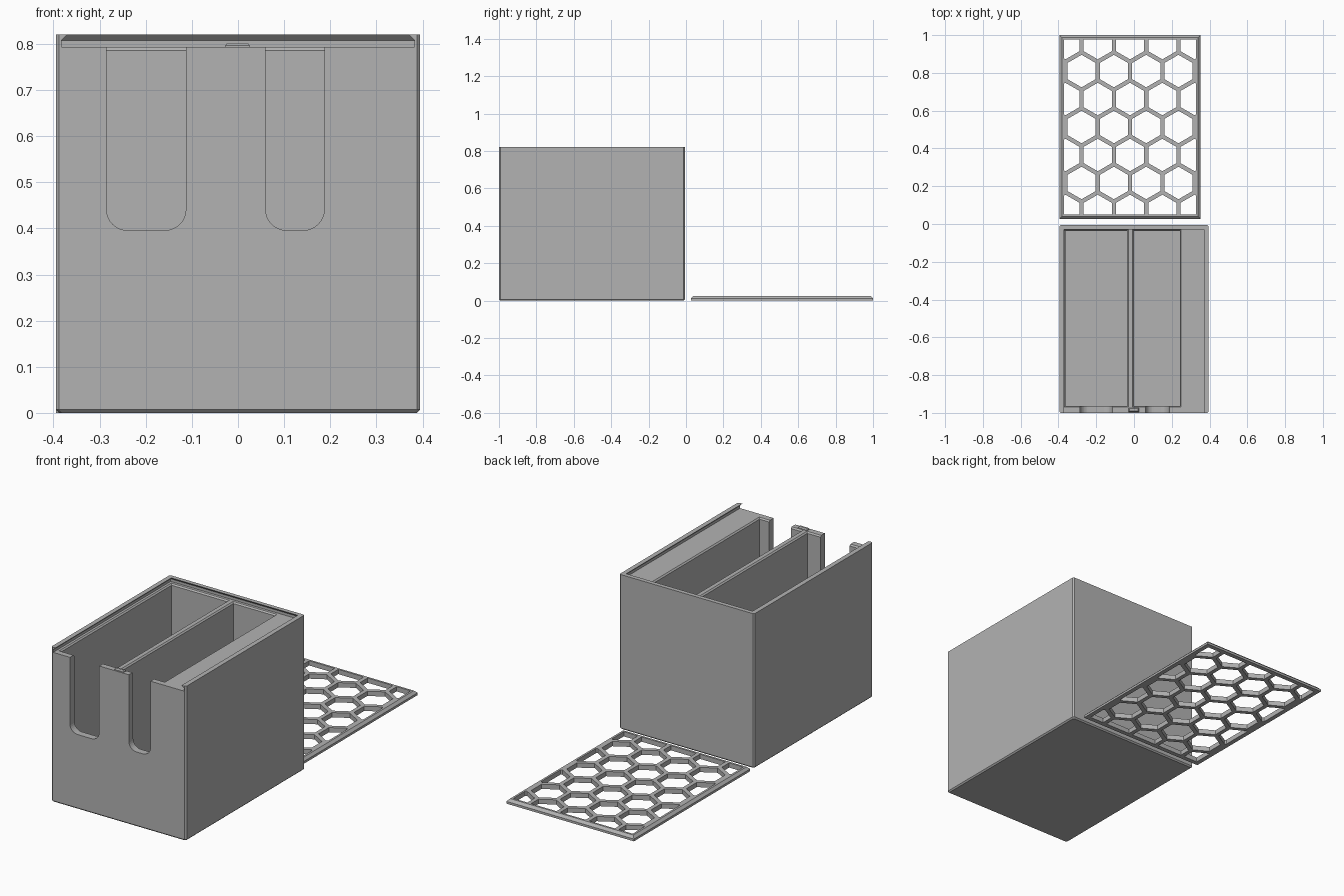
import bpy
import bmesh
from math import cos, sin, pi, sqrt

if "Cube" in bpy.data.objects:
    bpy.data.objects.remove(bpy.data.objects["Cube"], do_unlink=True)

grey = bpy.data.materials.new("plain_grey")
grey.use_nodes = True
grey.diffuse_color = (0.45, 0.45, 0.45, 1)
grey.node_tree.nodes["Principled BSDF"].inputs["Base Color"].default_value = grey.diffuse_color


def rect(x0, x1, y0, y1, z, inset=0, corner=0):
    """Rectangle at height z, optionally inset and with cut corners."""
    x0, x1, y0, y1 = x0 + inset, x1 - inset, y0 + inset, y1 - inset
    c = corner
    if not c:
        return [(x0, y0, z), (x1, y0, z), (x1, y1, z), (x0, y1, z)]
    return [(x0 + c, y0, z), (x1 - c, y0, z), (x1, y0 + c, z), (x1, y1 - c, z),
            (x1 - c, y1, z), (x0 + c, y1, z), (x0, y1 - c, z), (x0, y0 + c, z)]


def loft(name, *solids):
    """One object from solids, each a stack of matching rings with end caps."""
    bm = bmesh.new()
    for rings in solids:
        loops = [[bm.verts.new(p) for p in ring] for ring in rings]
        n = len(loops[0])
        bm.faces.new(loops[0])
        bm.faces.new(loops[-1])
        for a, b in zip(loops, loops[1:]):
            for i in range(n):
                j = (i + 1) % n
                bm.faces.new((a[i], a[j], b[j], b[i]))
    bmesh.ops.recalc_face_normals(bm, faces=bm.faces)
    mesh = bpy.data.meshes.new(name)
    bm.to_mesh(mesh)
    bm.free()
    mesh.materials.append(grey)
    obj = bpy.data.objects.new(name, mesh)
    bpy.context.collection.objects.link(obj)
    return obj


def combine(target, tool, operation="DIFFERENCE"):
    """Apply a boolean and discard the tool."""
    mod = target.modifiers.new("cut", "BOOLEAN")
    mod.operation, mod.solver, mod.object = operation, "EXACT", tool
    bpy.context.view_layer.update()
    graph = bpy.context.evaluated_depsgraph_get()
    mesh = bpy.data.meshes.new_from_object(target.evaluated_get(graph))
    target.modifiers.clear()
    target.data = mesh
    bpy.data.objects.remove(tool, do_unlink=True)


# Box body with chamfered vertical and bottom edges
W, BACK, TOP, C = 0.395, -0.006, 0.82, 0.007
body = (-W, W, -1, BACK)
box = loft("box", [rect(*body, 0, C, C), rect(*body, C, 0, C), rect(*body, TOP, 0, C)])

# Dovetail slot for the lid, open at the front
LEDGE, SLOPE = 0.793, 0.807
slot = (-0.383, 0.383, -1.1, -0.016)
combine(box, loft("slot_cutter", [rect(*slot, LEDGE), rect(*slot, SLOPE),
                                  rect(*slot, SLOPE + 0.03, 0.03)]))

# Two compartments with chamfered rims
for x0, x1 in ((-0.37, -0.03), (-0.008, 0.25)):
    pocket = (x0, x1, -0.97, -0.03)
    combine(box, loft("pocket_cutter", [rect(*pocket, 0.03, C), rect(*pocket, LEDGE - C, C),
                                        rect(*pocket, LEDGE), rect(*pocket, LEDGE + C)]))


# Finger notches with rounded bottoms in the front wall
def notch(x0, x1, z0, r, y, steps=8):
    pts = [(x1, y, 0.9), (x0, y, 0.9)]
    for cx, start in ((x0 + r, pi), (x1 - r, 1.5 * pi)):
        for i in range(steps + 1):
            a = start + i * pi / 2 / steps
            pts.append((cx + r * cos(a), y, z0 + r + r * sin(a)))
    return pts


for x0, x1 in ((-0.285, -0.113), (0.06, 0.187)):
    combine(box, loft("notch_cutter", [notch(x0, x1, 0.396, 0.045, y) for y in (-1.1, -0.9)]))

# Small catch on the front wall that holds the lid
catch = (-0.028, 0.026, -0.994, -0.973)
loft("lid_catch", [rect(*catch, LEDGE - 0.003), rect(*catch, LEDGE + 0.003),
                   rect(*catch, LEDGE + 0.009, 0.005)])

# Sliding lid with bevelled upper edges, lying behind the box
plate = (-W, 0.353, 0.027, 1.0)
THICK = 0.025
lid = loft("lid", [rect(*plate, 0), rect(*plate, 0.012), rect(*plate, THICK, 0.013)])

# Honeycomb openings, trimmed to leave a border
PITCH, WALL = 0.171, 0.022
cx, cy = (plate[0] + plate[1]) / 2, (plate[2] + plate[3]) / 2
radius = (PITCH - WALL) / sqrt(3)


def hexagon(x, y, z):
    return [(x + radius * sin(i * pi / 3), y + radius * cos(i * pi / 3), z) for i in range(6)]


cells = []
for row in range(-3, 4):
    shift = 0 if row % 2 else 0.5
    for col in range(-3, 4):
        x = cx + (col + shift) * PITCH
        y = cy + row * PITCH * sqrt(3) / 2
        cells.append([hexagon(x, y, -0.05), hexagon(x, y, 0.08)])
holes = loft("lid_holes_cutter", *cells)
combine(holes, loft("border_trim", [rect(*plate, z, 0.024) for z in (-0.02, 0.05)]), "INTERSECT")
combine(lid, holes)
